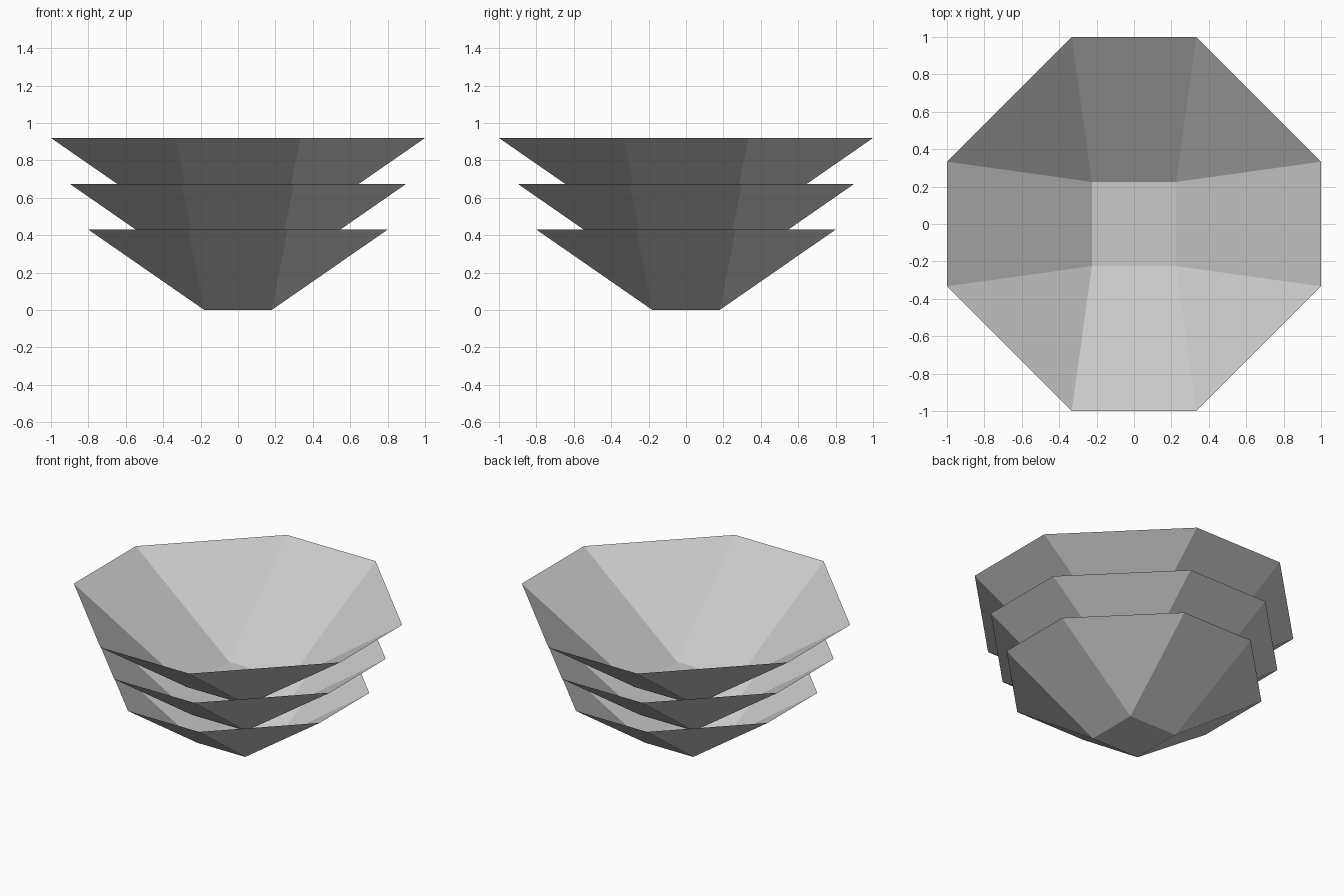
import bpy
import bmesh

if "Cube" in bpy.data.objects:
    bpy.data.objects.remove(bpy.data.objects["Cube"])

# One plain grey for all bowls
grey = bpy.data.materials.new("light_grey")
grey.diffuse_color = (0.59, 0.59, 0.59, 1.0)
grey.use_nodes = True
grey.node_tree.nodes["Principled BSDF"].inputs["Base Color"].default_value = grey.diffuse_color


def bowl(name, size, rim_z):
    """Thin faceted bowl: square base flaring to an eight-sided rim."""
    base = 0.225 * size
    flat = 0.333 * size
    base_z = rim_z - 0.537 * size
    bm = bmesh.new()
    corners, rims = [], []
    # Each base corner feeds two rim points, going counter-clockwise
    for sx, sy in ((1, 1), (-1, 1), (-1, -1), (1, -1)):
        corners.append(bm.verts.new((sx * base, sy * base, base_z)))
        pair = [bm.verts.new((sx * size, sy * flat, rim_z)),
                bm.verts.new((sx * flat, sy * size, rim_z))]
        rims.append(pair if sx * sy > 0 else pair[::-1])
    bm.faces.new(corners[::-1])
    for i in range(4):
        j = (i + 1) % 4
        # Corner triangle and straight side panel
        bm.faces.new((corners[i], rims[i][0], rims[i][1])[::-1][::-1])
        bm.faces.new((corners[i], rims[i][1], rims[j][0], corners[j]))
    bmesh.ops.recalc_face_normals(bm, faces=bm.faces)
    mesh = bpy.data.meshes.new(name)
    bm.to_mesh(mesh)
    bm.free()
    mesh.materials.append(grey)
    bpy.context.collection.objects.link(bpy.data.objects.new(name, mesh))


# Nested stack, smallest at the bottom
for name, size, rim_z in (("small_bowl", 0.8, 0.43),
                          ("medium_bowl", 0.9, 0.675),
                          ("large_bowl", 1.0, 0.92)):
    bowl(name, size, rim_z)
